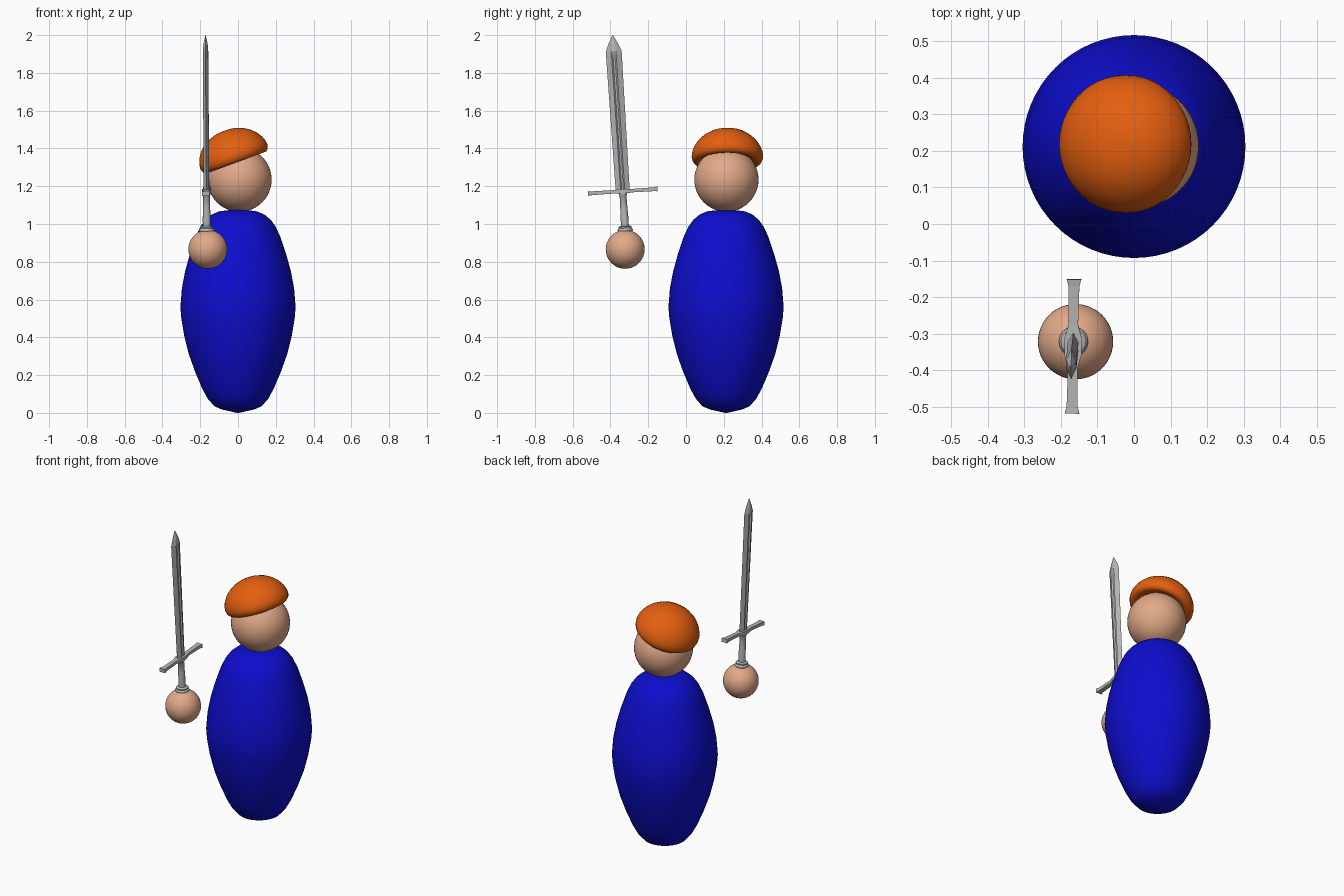
import bpy, bmesh, math
from mathutils import Matrix, Vector, Euler

if "Cube" in bpy.data.objects:
    bpy.data.objects.remove(bpy.data.objects["Cube"])


def material(name, rgb):
    m = bpy.data.materials.new(name)
    m.diffuse_color = (*rgb, 1)
    m.use_nodes = True
    m.node_tree.nodes["Principled BSDF"].inputs["Base Color"].default_value = m.diffuse_color
    return m


BLUE = material("robe blue", (0.004, 0.004, 0.62))
SKIN = material("skin", (0.76, 0.40, 0.25))
ORANGE = material("cap orange", (0.78, 0.115, 0.005))
STEEL = material("steel grey", (0.47, 0.47, 0.47))


def finish(name, bm, mat, matrix, angle=None):
    bmesh.ops.recalc_face_normals(bm, faces=bm.faces)
    me = bpy.data.meshes.new(name)
    bm.to_mesh(me)
    bm.free()
    me.materials.append(mat)
    ob = bpy.data.objects.new(name, me)
    bpy.context.collection.objects.link(ob)
    ob.matrix_world = matrix
    if angle:
        bpy.ops.object.select_all(action='DESELECT')
        ob.select_set(True)
        bpy.context.view_layer.objects.active = ob
        bpy.ops.object.shade_smooth_by_angle(angle=math.radians(angle))
    return ob


def loft(name, rings, mat, matrix, angle=None):
    """Skin a list of equal-length point rings and cap both ends."""
    bm = bmesh.new()
    vs = [[bm.verts.new(p) for p in r] for r in rings]
    n = len(vs[0])
    for a, b in zip(vs, vs[1:]):
        for i in range(n):
            j = (i + 1) % n
            bm.faces.new((a[i], a[j], b[j], b[i]))
    bm.faces.new(vs[0])
    bm.faces.new(vs[-1])
    bmesh.ops.remove_doubles(bm, verts=bm.verts, dist=1e-5)
    return finish(name, bm, mat, matrix, angle)


def lathe(name, profile, mat, matrix, seg=48, angle=50):
    rings = [[(r * math.cos(2 * math.pi * i / seg), r * math.sin(2 * math.pi * i / seg), z)
              for i in range(seg)] for r, z in profile]
    return loft(name, rings, mat, matrix, angle)


def ball(name, centre, r, mat):
    bm = bmesh.new()
    bmesh.ops.create_uvsphere(bm, u_segments=48, v_segments=24, radius=r)
    return finish(name, bm, mat, Matrix.Translation(centre), 60)


# Body: rounded barrel
lathe("body", [(0.005, 0.0), (0.085, 0.018), (0.125, 0.035), (0.16, 0.075), (0.19, 0.13),
               (0.228, 0.22), (0.26, 0.31), (0.285, 0.41), (0.30, 0.50), (0.305, 0.56),
               (0.297, 0.66), (0.28, 0.75), (0.255, 0.84), (0.225, 0.93), (0.20, 0.985),
               (0.175, 1.02), (0.14, 1.05), (0.10, 1.067), (0.05, 1.073), (0.005, 1.073)],
      BLUE, Matrix.Translation((0, 0.212, 0)), 64)

# Head and hand
ball("head", (0.008, 0.214, 1.235), 0.17, SKIN)
ball("hand", (-0.16, -0.322, 0.866), 0.103, SKIN)

# Cap: tilted dome with rolled rim
lathe("cap", [(0.002, -0.025), (0.13, -0.03), (0.152, -0.042), (0.17, -0.042), (0.183, -0.03),
              (0.189, -0.01), (0.187, 0.012), (0.177, 0.04), (0.158, 0.07), (0.13, 0.097),
              (0.097, 0.118), (0.06, 0.131), (0.03, 0.136), (0.002, 0.137)],
      ORANGE, Matrix.Translation((-0.025, 0.219, 1.365)) @ Matrix.Rotation(math.radians(-20), 4, 'Y'))

# Sword frame: origin at the hand, leaning slightly forward
SWORD = Matrix.Translation((-0.165, -0.315, 0.866)) @ Euler(
    (math.radians(3.7), math.radians(-0.3), math.radians(-0.9))).to_matrix().to_4x4()

# Pommel ring and grip
lathe("pommel", [(0.002, 0.085), (0.03, 0.088), (0.04, 0.098), (0.04, 0.106), (0.034, 0.112),
                 (0.035, 0.119), (0.028, 0.124), (0.002, 0.124)], STEEL, SWORD, 24)
lathe("grip", [(0.02, 0.10), (0.021, 0.16), (0.019, 0.22), (0.018, 0.285), (0.022, 0.29),
               (0.022, 0.298), (0.018, 0.303)], STEEL, SWORD, 20)

# Crossguard: bar flared at the middle and ends
guard = []
for y, hx, hz in [(-0.184, 0.02, 0.012), (-0.165, 0.015, 0.010), (-0.06, 0.013, 0.009),
                  (-0.025, 0.023, 0.011), (0.025, 0.023, 0.011), (0.06, 0.013, 0.009),
                  (0.165, 0.015, 0.010), (0.184, 0.02, 0.012)]:
    guard.append([(sx * hx, y, 0.308 + sz * hz) for sx, sz in ((-1, -1), (1, -1), (1, 1), (-1, 1))])
loft("crossguard", guard, STEEL, SWORD)


# Blade: bevelled edges with a groove down the middle of each side
def section(z, w, t, groove):
    half = [(0, w), (t, 0.3 * w), (t * groove, 0.12 * w), (t * groove, -0.12 * w), (t, -0.3 * w), (0, -w)]
    return [(x, y, z) for x, y in half] + [(-x, y, z) for x, y in half[-2:0:-1]]


loft("blade", [section(0.31, 0.037, 0.015, 0.5), section(1.03, 0.042, 0.014, 0.5),
               section(1.05, 0.042, 0.014, 1.0), section(1.09, 0.026, 0.011, 1.0),
               section(1.137, 0.001, 0.001, 1.0)], STEEL, SWORD)
